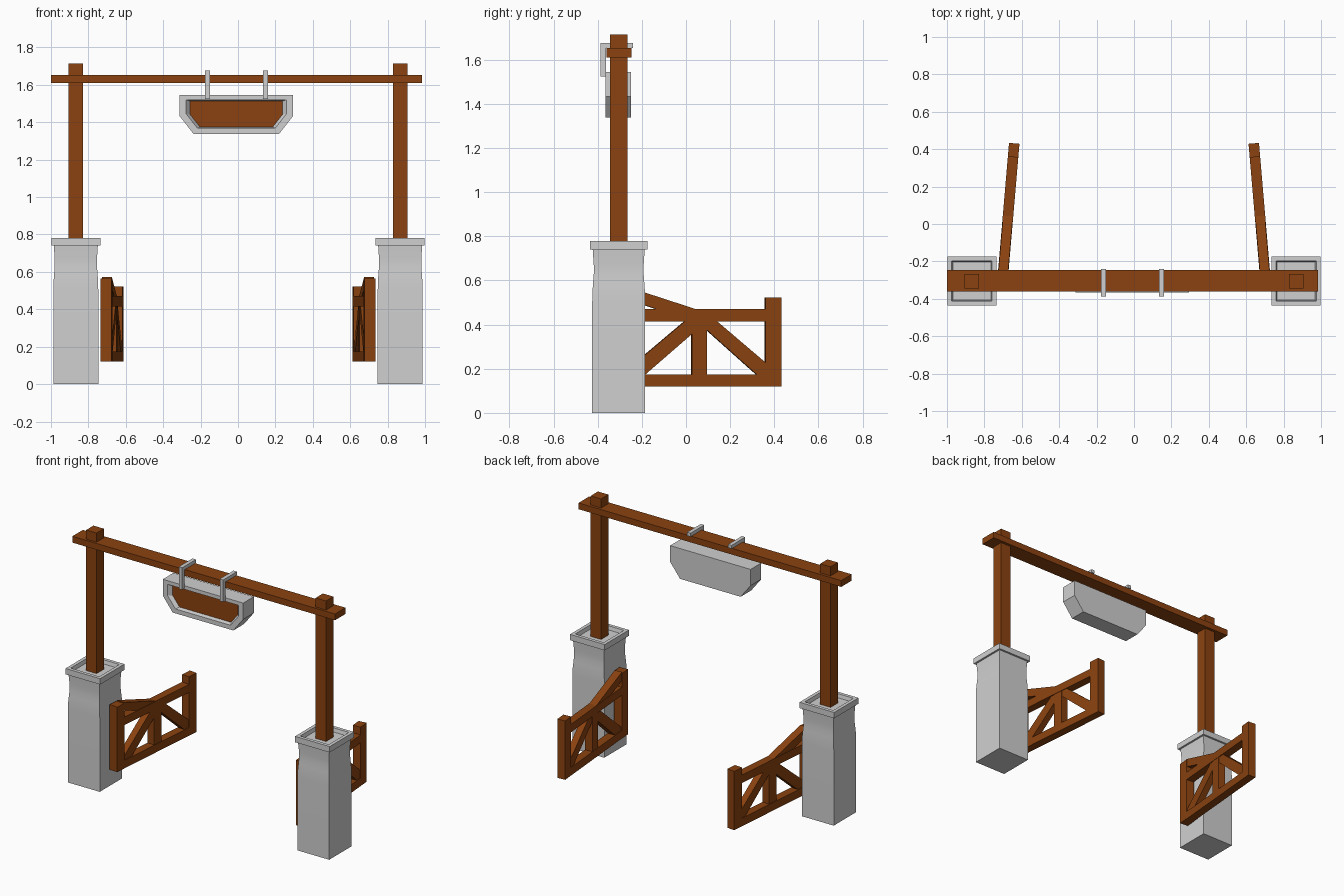
import bpy
import bmesh
from math import radians
from mathutils import Matrix, Vector

cube = bpy.data.objects.get("Cube")
if cube:
    bpy.data.objects.remove(cube, do_unlink=True)


def material(name, rgb):
    mat = bpy.data.materials.new(name)
    mat.use_nodes = True
    mat.diffuse_color = (*rgb, 1)
    mat.node_tree.nodes["Principled BSDF"].inputs["Base Color"].default_value = (*rgb, 1)
    return mat


wood = material("brown wood", (0.258, 0.055, 0.005))
stone = material("light grey stone", (0.63, 0.63, 0.63))


def finish(bm, name, mats, matrix=None, smooth=False):
    if matrix:
        bm.transform(matrix)
    bmesh.ops.recalc_face_normals(bm, faces=bm.faces)
    mesh = bpy.data.meshes.new(name)
    bm.to_mesh(mesh)
    bm.free()
    obj = bpy.data.objects.new(name, mesh)
    bpy.context.collection.objects.link(obj)
    for mat in mats:
        mesh.materials.append(mat)
    if smooth:
        bpy.ops.object.select_all(action="DESELECT")
        obj.select_set(True)
        bpy.context.view_layer.objects.active = obj
        bpy.ops.object.shade_smooth_by_angle(angle=radians(30))
    return obj


def loft(name, rings, mats, matrix=None, smooth=False, end_material=0):
    """Skin a stack of equal-length point rings and close both ends."""
    bm = bmesh.new()
    loops = [[bm.verts.new(p) for p in ring] for ring in rings]
    for low, high in zip(loops, loops[1:]):
        for i in range(len(low)):
            j = (i + 1) % len(low)
            bm.faces.new((low[i], low[j], high[j], high[i]))
    bm.faces.new(loops[0])
    bm.faces.new(loops[-1]).material_index = end_material
    return finish(bm, name, mats, matrix, smooth)


def square(half, z):
    return [(x * half, y * half, z) for x, y in ((-1, -1), (1, -1), (1, 1), (-1, 1))]


def box(name, low, high, mat):
    rect = ((low[0], low[1]), (high[0], low[1]), (high[0], high[1]), (low[0], high[1]))
    return loft(name, [[(*p, z) for p in rect] for z in (low[2], high[2])], [mat])


DEPTH = -0.305  # front-to-back position of the arch

# Stone pillars with a soft neck, recessed caps and tall posts
for side, label in ((1, "left"), (-1, "right")):
    place = Matrix.Translation((side * 0.867, DEPTH, 0))
    neck = ((0, 0.12), (0.5, 0.12), (0.55, 0.119), (0.59, 0.116),
            (0.63, 0.113), (0.67, 0.113), (0.745, 0.118))
    loft(label + "_pillar", [square(w, z) for z, w in neck], [stone], place, True)
    cap = ((0.12, 0.74), (0.131, 0.74), (0.131, 0.78), (0.108, 0.78), (0.102, 0.755))
    loft(label + "_pillar_cap", [square(w, z) for w, z in cap], [stone], place)
    loft(label + "_post", [square(0.039, z) for z in (0.74, 1.715)], [wood], place)

# Top beam
box("top_beam", (-1, -0.36, 1.61), (0.985, -0.247, 1.653), wood)


# Hanging sign: thick stone frame with a recessed wooden panel
def sign_ring(half, top, bottom, cut, y):
    corner = bottom + cut * 1.28
    pts = ((-half, top), (half, top), (half, corner), (half - cut, bottom),
           (cut - half, bottom), (-half, corner))
    return [(x - 0.009, y, z) for x, z in pts]


loft("hanging_sign",
     [sign_ring(0.304, 1.545, 1.338, 0.075, -0.25),
      sign_ring(0.304, 1.545, 1.338, 0.075, -0.365),
      sign_ring(0.268, 1.52, 1.368, 0.06, -0.365),
      sign_ring(0.247, 1.513, 1.375, 0.052, -0.34)],
     [stone, wood], end_material=1)

# Straps hooked over the beam
for x, label in ((-0.163, "right"), (0.147, "left")):
    bm = bmesh.new()
    hook = ((-0.24, 1.653), (-0.24, 1.676), (-0.388, 1.676),
            (-0.388, 1.525), (-0.363, 1.525), (-0.363, 1.653))
    bm.free()
    loft(label + "_strap", [[(x + d, y, z) for y, z in hook] for d in (-0.013, 0.013)], [stone])

# Gate boards, each a (distance, height) outline and a half thickness
BOARDS = {
    "hinge_post": (((-0.336, 0.12), (-0.265, 0.12), (-0.265, 0.565), (-0.336, 0.565)), 0.03),
    "latch_post": (((0.36, 0.12), (0.434, 0.12), (0.434, 0.522), (0.36, 0.522)), 0.028),
    "bottom_rail": (((-0.27, 0.12), (0.365, 0.12), (0.365, 0.175), (-0.27, 0.175)), 0.028),
    "upper_rail": (((-0.27, 0.415), (0.365, 0.415), (0.365, 0.47), (-0.27, 0.47)), 0.028),
    "sloping_rail": (((-0.27, 0.515), (-0.12, 0.465), (0.06, 0.465), (-0.27, 0.572)), 0.026),
    "middle_post": (((0.026, 0.17), (0.095, 0.17), (0.095, 0.42), (0.026, 0.42)), 0.026),
    "rear_brace": (((0.05, 0.415), (0.325, 0.17), (0.365, 0.17), (0.365, 0.225), (0.135, 0.42)), 0.023),
    "front_brace": (((-0.27, 0.17), (-0.19, 0.17), (0.07, 0.395), (0.07, 0.42),
                     (0.0, 0.42), (-0.27, 0.193)), 0.023),
}

# Open gates, swung slightly inward and mirrored
for side, label in ((1, "left"), (-1, "right")):
    swing = (Matrix.Diagonal((side, 1, 1, 1))
             @ Matrix.Translation((0.706, -0.336, 0))
             @ Matrix.Rotation(radians(4.9), 4, "Z")
             @ Matrix.Translation((0, 0.336, 0)))
    for part, (outline, half) in BOARDS.items():
        loft(f"{label}_gate_{part}",
             [[(d, y, z) for y, z in outline] for d in (-half, half)], [wood], swing)
